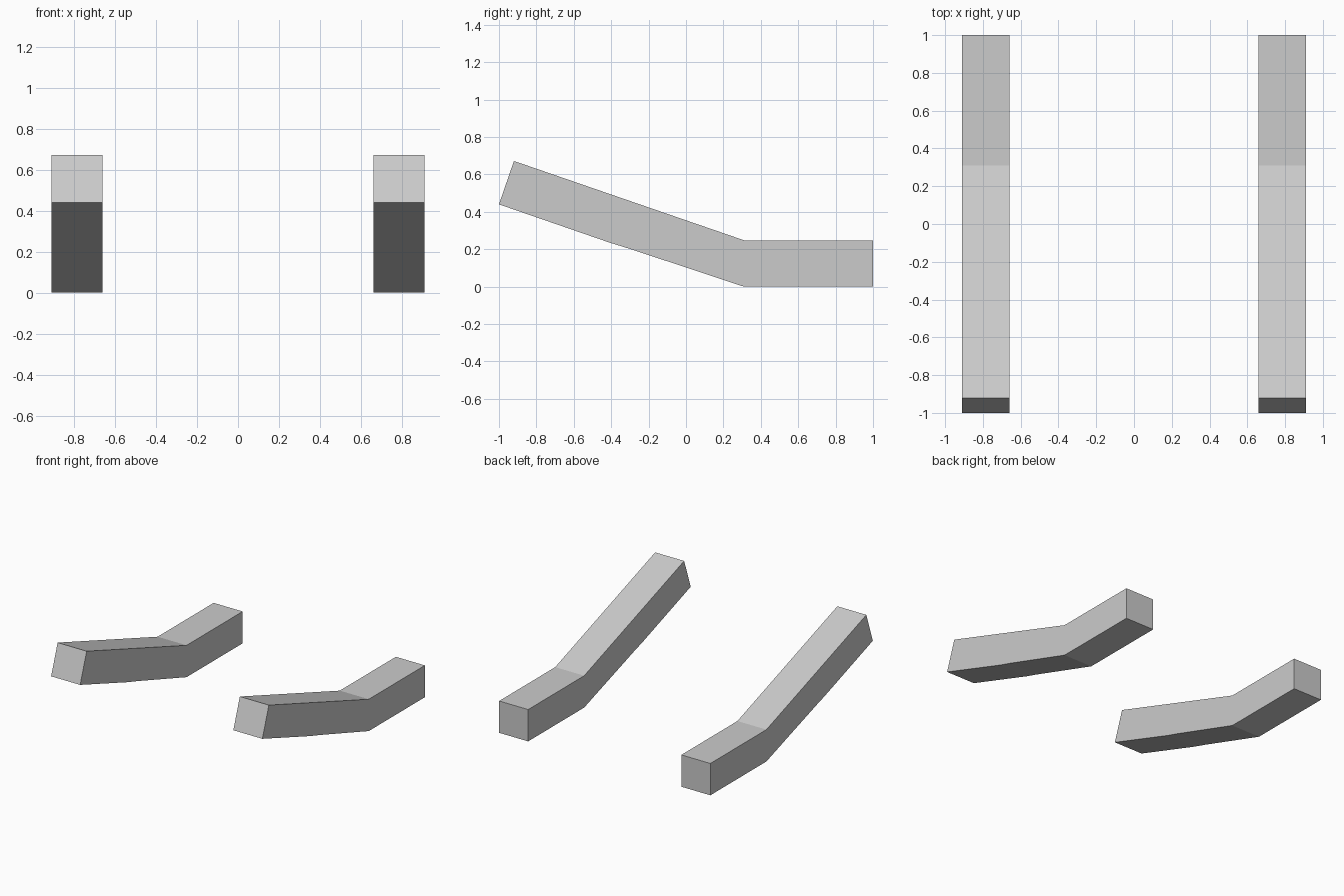
import bpy, bmesh

if "Cube" in bpy.data.objects:
    bpy.data.objects.remove(bpy.data.objects["Cube"])

# Side profile of a bent runner (y, z)
PROFILE = [(1.0, 0.0), (1.0, 0.248), (0.31, 0.248), (-0.92, 0.672),
           (-1.0, 0.44), (-0.41, 0.236), (-0.3, 0.202), (0.31, 0.0)]
INNER, OUTER = 0.66, 0.91


def make_runner(name, x0, x1):
    bm = bmesh.new()
    face = bm.faces.new([bm.verts.new((x0, y, z)) for y, z in PROFILE])
    ext = bmesh.ops.extrude_face_region(bm, geom=[face], use_keep_orig=True)
    verts = [g for g in ext["geom"] if isinstance(g, bmesh.types.BMVert)]
    bmesh.ops.translate(bm, verts=verts, vec=(x1 - x0, 0, 0))
    bmesh.ops.recalc_face_normals(bm, faces=bm.faces)
    mesh = bpy.data.meshes.new(name)
    bm.to_mesh(mesh)
    bm.free()
    obj = bpy.data.objects.new(name, mesh)
    bpy.context.collection.objects.link(obj)
    return obj


# Matching pair of bent runners
make_runner("right_runner", INNER, OUTER)
make_runner("left_runner", -OUTER, -INNER)
